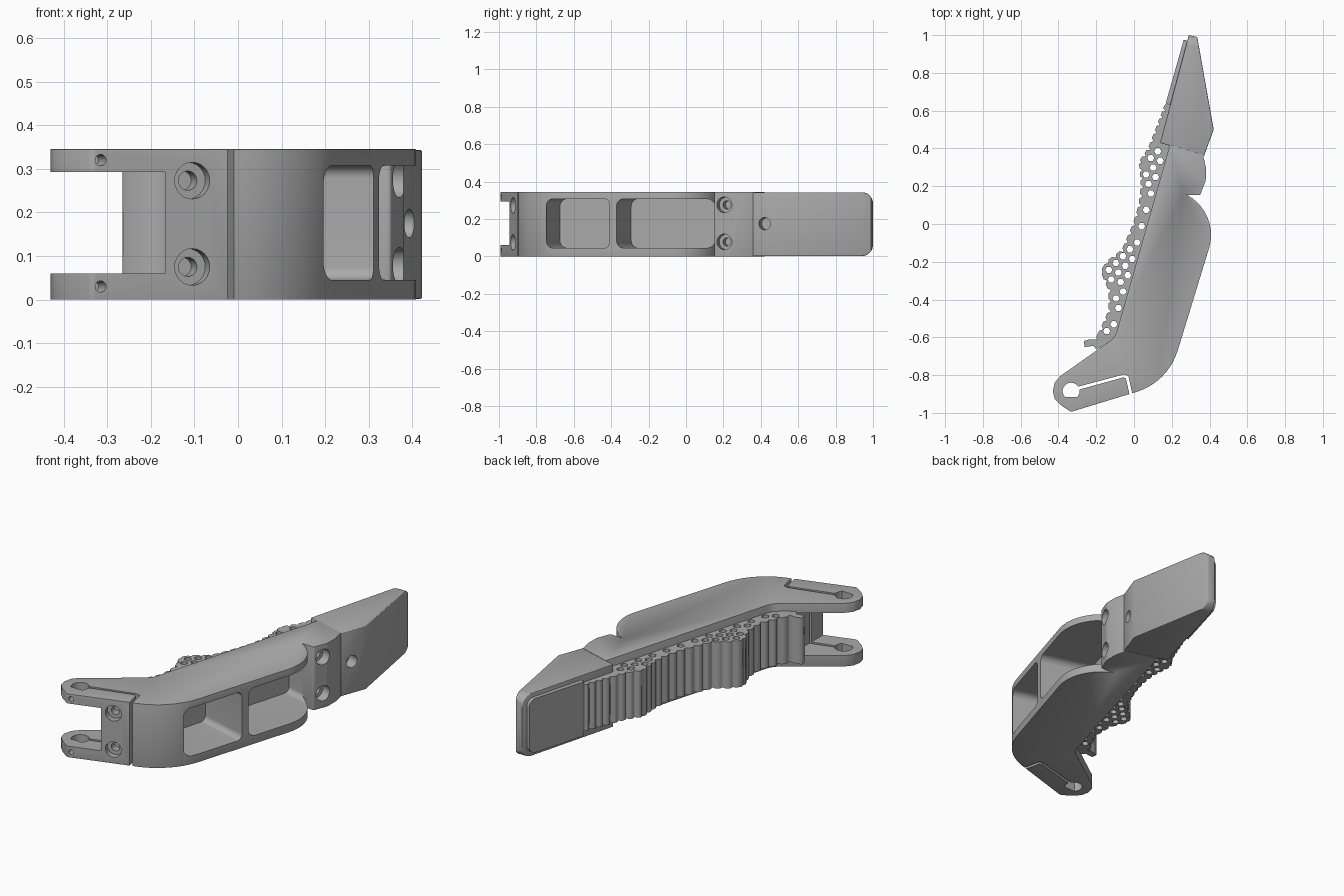
import bpy, bmesh, math
from mathutils import Matrix, Vector
from mathutils.geometry import intersect_point_line

if "Cube" in bpy.data.objects:
    bpy.data.objects.remove(bpy.data.objects["Cube"])

H = 0.345
U = Vector((0.273, 0.962, 0)).normalized()   # along the finger
Z = Vector((0, 0, 1))
V = U.cross(Z)                               # outward from the gripping face

grey = bpy.data.materials.new("grey_plastic")
grey.diffuse_color = (0.40, 0.40, 0.40, 1)
grey.use_nodes = True
grey.node_tree.nodes["Principled BSDF"].inputs["Base Color"].default_value = grey.diffuse_color


def rounded(points, n=10):
    """Outline from (x, y, radius) corners."""
    out = []
    for i, p in enumerate(points):
        c, r = Vector(p[:2]), (p[2] if len(p) > 2 else 0)
        if r == 0:
            out.append(c)
            continue
        a = (Vector(points[i - 1][:2]) - c).normalized()
        b = (Vector(points[(i + 1) % len(points)][:2]) - c).normalized()
        half = a.angle(b) / 2
        mid = c + (a + b).normalized() * (r / math.sin(half))
        t = r / math.tan(half)
        s, e = c + a * t - mid, c + b * t - mid
        turn = s.angle_signed(e)             # clockwise positive
        for k in range(n + 1):
            w = -turn * k / n
            out.append(mid + Vector((s.x * math.cos(w) - s.y * math.sin(w),
                                     s.x * math.sin(w) + s.y * math.cos(w))))
    return out


def frame(x, y, z, origin=(0, 0, 0)):
    m = Matrix((x, y, z)).transposed().to_4x4()
    m.translation = origin
    return m


def prism(name, pts, lo, hi, mat=Matrix()):
    bm = bmesh.new()
    f = bm.faces.new([bm.verts.new((p[0], p[1], lo)) for p in pts])
    ext = bmesh.ops.extrude_face_region(bm, geom=[f])
    bmesh.ops.translate(bm, vec=(0, 0, hi - lo),
                        verts=[v for v in ext["geom"] if isinstance(v, bmesh.types.BMVert)])
    bmesh.ops.recalc_face_normals(bm, faces=bm.faces)
    bm.transform(mat)
    me = bpy.data.meshes.new(name)
    bm.to_mesh(me)
    bm.free()
    me.materials.append(grey)
    ob = bpy.data.objects.new(name, me)
    bpy.context.collection.objects.link(ob)
    return ob


def circle(r, n=24):
    return [(r * math.cos(2 * math.pi * k / n), r * math.sin(2 * math.pi * k / n)) for k in range(n)]


def drill(r, pos, inward, depth):
    """Round cutter entering a face at pos."""
    d = Vector(inward).normalized()
    side = Z.cross(d)
    return prism("cutter", circle(r), -0.06, depth, frame(side, d.cross(side), d, pos))


def apply(ob, mod):
    bpy.context.view_layer.objects.active = ob
    bpy.ops.object.modifier_apply(modifier=mod.name)


def boolean(ob, cutter, op='DIFFERENCE'):
    m = ob.modifiers.new("cut", 'BOOLEAN')
    m.operation, m.object, m.solver = op, cutter, 'EXACT'
    apply(ob, m)
    bpy.data.objects.remove(cutter)


def bevel(ob, width, angle=50):
    m = ob.modifiers.new("edge", 'BEVEL')
    m.width, m.segments, m.limit_method = width, 3, 'ANGLE'
    m.angle_limit = math.radians(angle)
    apply(ob, m)


def smooth(ob):
    bpy.ops.object.select_all(action='DESELECT')
    ob.select_set(True)
    bpy.context.view_layer.objects.active = ob
    bpy.ops.object.shade_smooth_by_angle(angle=math.radians(30))


# Finger body with knuckle end and connector block
body = prism("finger_body", rounded([
    (-0.335, -0.995, 0.02), (0.18, -0.838, 0.33), (0.455, 0.06, 0.24), (0.26, 0.165),
    (0.28, 0.155), (0.35, 0.152, 0.01), (0.38, 0.23, 0.05), (0.38, 0.30), (0.366, 0.365),
    (0.19, 0.42), (-0.10, -0.60, 0.10), (-0.39, -0.805), (-0.42, -0.84), (-0.43, -0.885),
    (-0.42, -0.925), (-0.39, -0.957)]), 0, H)
bevel(body, 0.012)

# Two side pockets, the upper one running out to the connector notch
for u0, u1 in ((-0.665, -0.31), (-0.269, 0.224)):
    pts = rounded([(u0, 0.045, 0.04), (u1, 0.045, 0.03), (u1, 0.308, 0.03), (u0, 0.308, 0.04)])
    boolean(body, prism("cutter", pts, 0.125, 0.7, frame(U, Z, V)))

# Fork gap, axle hole and clamp slit at the knuckle
boolean(body, prism("cutter", [(-0.6, -1.1), (-0.167, -1.1), (-0.167, -0.6), (-0.6, -0.6)], 0.06, 0.293))
hole = [(-0.333 + x, -0.885 + max(y, -0.032)) for x, y in circle(0.045)]
boolean(body, prism("cutter", hole, -0.1, 0.5))
slit = [(-0.31, -0.865), (-0.055, -0.797), (-0.03, -0.803), (-0.004, -0.92), (-0.019, -0.925),
        (-0.043, -0.817), (-0.056, -0.812), (-0.31, -0.882)]
boolean(body, prism("cutter", slit, -0.1, 0.5))

# Screw holes: clamp front, fork tips, connector block
IN = (-0.292, 0.956, 0)
for z in (0.075, 0.273):
    x = -0.105
    y = -0.995 + (x + 0.335) * 0.305
    boolean(body, drill(0.042, (x, y, z), IN, 0.035))
    boolean(body, drill(0.022, (x, y, z), IN, 0.08))
    boolean(body, drill(0.042, (0.369, 0.205, z + 0.003), -V, 0.05))
    boolean(body, drill(0.022, (0.369, 0.205, z + 0.003), -V, 0.10))
for z in (0.03, 0.32):
    boolean(body, drill(0.013, (-0.315, -0.989, z), IN, 0.06))
smooth(body)

# Fingertip wedge with rounded end corners
tip = prism("fingertip", [(0.138, 0.43), (0.37, 0.358), (0.422, 0.50), (0.335, 0.99),
                          (0.29, 1.0)], 0, H)
rim = rounded([(0.2, 0.002), (1.0, 0.002, 0.06), (1.0, H - 0.002, 0.06), (0.2, H - 0.002)])
boolean(tip, prism("cutter", rim, -0.5, 1, frame(Vector((0, 1, 0)), Z, Vector((1, 0, 0)))), 'INTERSECT')
bevel(tip, 0.008, 40)
boolean(tip, drill(0.033, (0.393, 0.42, 0.175), -V, 0.06))
smooth(tip)

# Flat grip plate on the fingertip
plate = prism("tip_plate", rounded([(0.66, 0.025), (1.01, 0.025, 0.04), (1.01, 0.32, 0.04), (0.66, 0.32)]),
              0, 0.045, frame(U, Z, V, V * -0.013))
smooth(plate)

# Honeycomb grip pad: wavy outline plus a grid of hexagonal holes
edge = [(-0.20, -0.61), (-0.17, -0.55), (-0.13, -0.46), (-0.13, -0.35), (-0.172, -0.25),
        (-0.14, -0.20), (-0.06, -0.14), (0.0, 0.0), (0.03, 0.10), (0.042, 0.20), (0.032, 0.33),
        (0.08, 0.40), (0.13, 0.53), (0.172, 0.64)]
wavy = []
for a, b in zip(edge, edge[1:]):
    a, b = Vector(a), Vector(b)
    n = max(1, round((b - a).length / 0.045))
    side = Vector((a.y - b.y, b.x - a.x)).normalized() * 0.006
    for k in range(n):
        for t, s in ((0, -1), (0.2, 1), (0.7, 1), (0.9, -1)):
            wavy.append(a.lerp(b, (k + t) / n) + side * s)
outline = [Vector(p) for p in ((-0.10, -0.62), (-0.15, -0.64), (-0.20, -0.664), (-0.215, -0.645),
                               (-0.262, -0.652), (-0.265, -0.62), (-0.235, -0.61))]
outline += wavy + [Vector((0.19, 0.64)), Vector((0.20, 0.60)), Vector((0.16, 0.43)), Vector((0.20, 0.42))]


def has_room(p):
    inside, near = False, 9
    for a, b in zip(outline, outline[1:] + outline[:1]):
        if (a.y > p.y) != (b.y > p.y) and p.x < a.x + (p.y - a.y) * (b.x - a.x) / (b.y - a.y):
            inside = not inside
        q, t = intersect_point_line(p, a, b)
        near = min(near, (p - a.lerp(b, min(1, max(0, t))).to_2d()).length)
    return inside and near > 0.022


loops = [outline]
for i in range(-16, 16):
    for j in range(-8, 8):
        c = U * (i * 0.045) + V * ((j + 0.5 * (i % 2)) * 0.052 + 0.042)
        if has_room(c.to_2d()):
            loops.append([c.to_2d() + Vector(q) for q in circle(0.019, 6)])
cu = bpy.data.curves.new("grip_pad", 'CURVE')
cu.dimensions, cu.fill_mode, cu.extrude = '2D', 'BOTH', 0.127
for loop in loops:
    sp = cu.splines.new('POLY')
    sp.points.add(len(loop) - 1)
    for pt, p in zip(sp.points, loop):
        pt.co = (p.x, p.y, 0, 1)
    sp.use_cyclic_u = True
cu.materials.append(grey)
pad = bpy.data.objects.new("grip_pad", cu)
bpy.context.collection.objects.link(pad)
pad.location.z = H / 2 + 0.003
bpy.ops.object.select_all(action='DESELECT')
pad.select_set(True)
bpy.context.view_layer.objects.active = pad
bpy.ops.object.convert(target='MESH')
